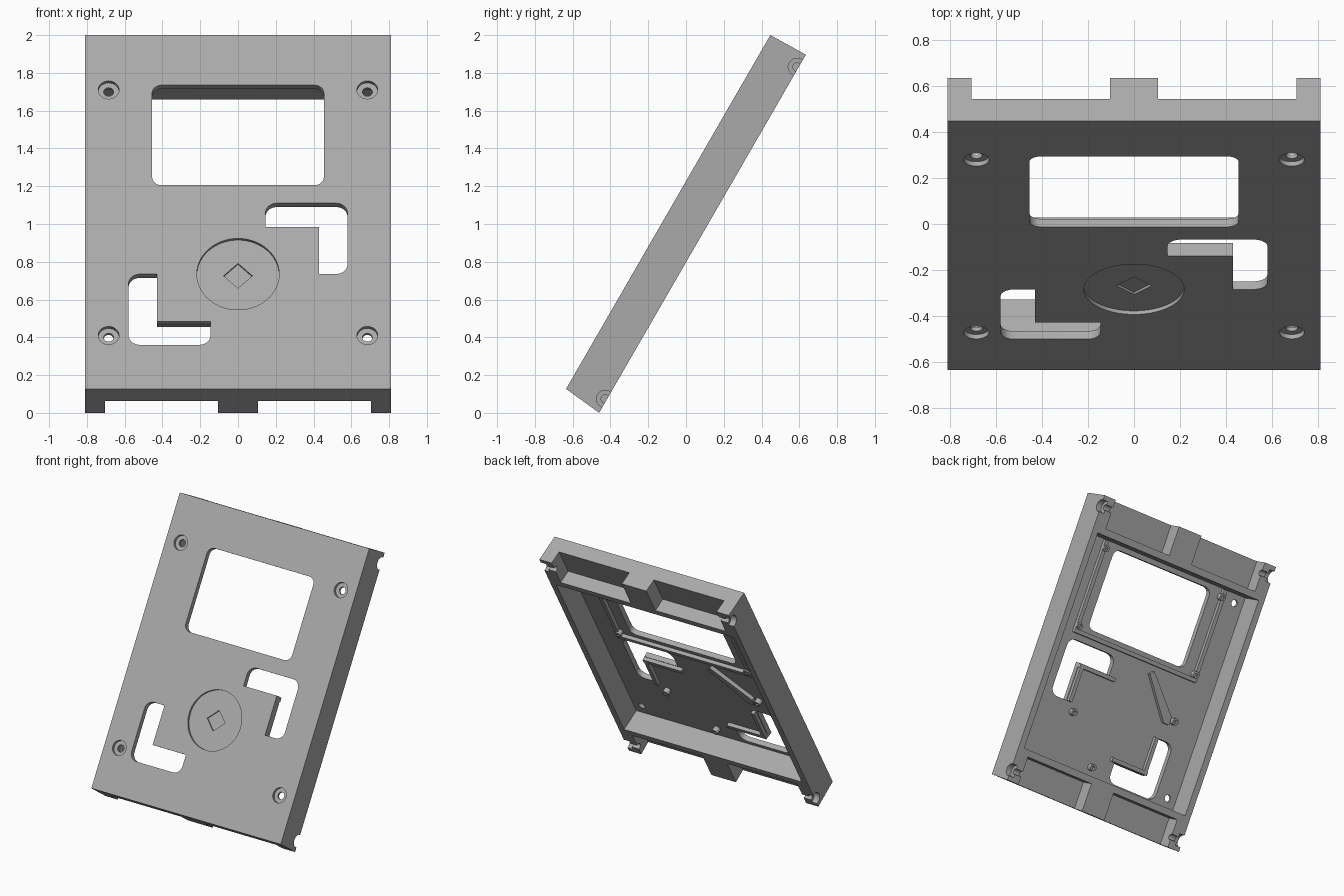
import bpy, bmesh, math
from mathutils import Matrix

cube = bpy.data.objects.get("Cube")
if cube:
    bpy.data.objects.remove(cube, do_unlink=True)

HALF, LENGTH, DEPTH, PLATE = 0.81, 2.163, 0.215, 0.04
WALL, LEDGE_LOW, LEDGE_HIGH, RIDGE = 0.05, 0.24, 1.894, 0.05
TILT = Matrix.Translation((0, -0.635, 0.127)) @ Matrix.Rotation(math.radians(60), 4, 'X')

grey = bpy.data.materials.new("mid_grey")
grey.use_nodes = True
grey.diffuse_color = (0.4, 0.4, 0.4, 1)
grey.node_tree.nodes["Principled BSDF"].inputs["Base Color"].default_value = (0.4, 0.4, 0.4, 1)


def make(name, bm):
    bmesh.ops.recalc_face_normals(bm, faces=bm.faces)
    mesh = bpy.data.meshes.new(name)
    bm.to_mesh(mesh)
    bm.free()
    mesh.materials.append(grey)
    obj = bpy.data.objects.new(name, mesh)
    bpy.context.collection.objects.link(obj)
    return obj


def prism(name, points, near, far):
    """Extrude an outline on the panel from one depth to another."""
    bm = bmesh.new()
    face = bm.faces.new([bm.verts.new((x, v, -near)) for x, v in points])
    side = bmesh.ops.extrude_face_region(bm, geom=[face])["geom"]
    moved = [g for g in side if isinstance(g, bmesh.types.BMVert)]
    bmesh.ops.translate(bm, verts=moved, vec=(0, 0, near - far))
    return make(name, bm)


def rect(x0, x1, v0, v1):
    return [(x0, v0), (x1, v0), (x1, v1), (x0, v1)]


def box(name, x0, x1, v0, v1, near, far):
    return prism(name, rect(x0, x1, v0, v1), near, far)


def circle(x, v, r, n=32):
    return [(x + r * math.cos(i * math.tau / n), v + r * math.sin(i * math.tau / n))
            for i in range(n)]


def rounded(points, radii, steps=5):
    """Round the corners of a right-angled outline."""
    out = []
    for i, (p, r) in enumerate(zip(points, radii)):
        if r == 0:
            out.append(p)
            continue
        a, b = points[i - 1], points[(i + 1) % len(points)]
        da, db = [((q[0] - p[0]) / math.dist(p, q), (q[1] - p[1]) / math.dist(p, q))
                  for q in (a, b)]
        for k in range(steps + 1):
            t = k / steps * math.pi / 2
            s, c = r * (1 - math.sin(t)), r * (1 - math.cos(t))
            out.append((p[0] + da[0] * s + db[0] * c, p[1] + da[1] * s + db[1] * c))
    return out


def rod(name, x0, x1, v, w, r):
    """Cylinder lying across the panel."""
    bm = bmesh.new()
    place = Matrix.Translation(((x0 + x1) / 2, v, -w)) @ Matrix.Rotation(math.pi / 2, 4, 'Y')
    bmesh.ops.create_cone(bm, cap_ends=True, segments=32, radius1=r, radius2=r,
                          depth=abs(x1 - x0), matrix=place)
    return make(name, bm)


def combine(body, tool, operation):
    mod = body.modifiers.new("join", 'BOOLEAN')
    mod.operation, mod.solver, mod.object = operation, 'EXACT', tool
    bpy.context.view_layer.update()
    graph = bpy.context.evaluated_depsgraph_get()
    mesh = bpy.data.meshes.new_from_object(body.evaluated_get(graph))
    body.modifiers.clear()
    body.data = mesh
    bpy.data.objects.remove(tool, do_unlink=True)


# Solid panel with slightly flared ends
panel = box("front_panel", -HALF, HALF, 0, LENGTH, 0, DEPTH)
for vert in panel.data.vertices:
    if vert.co.z < -0.1:
        vert.co.y += 0.004 if vert.co.y > 1 else -0.022

cuts = []
# Main cavity in the back
inner = HALF - WALL
cuts.append(box("cavity", -inner, inner, LEDGE_LOW, LEDGE_HIGH, PLATE, 0.4))
# End pockets between the tabs
for s in (-1, 1):
    x0, x1 = sorted((s * 0.105, s * 0.705))
    cuts.append(box("pocket", x0, x1, LEDGE_HIGH + RIDGE, LENGTH + 0.1, 0.11, 0.4))
    cuts.append(box("pocket", x0, x1, -0.1, LEDGE_LOW - RIDGE, 0.11, 0.4))
    # Stepped side sockets at the corners
    for v in (0.0575, 2.087):
        cuts.append(rod("socket", s * 0.765, s * 0.9, v, 0.206, 0.046))
        cuts.append(rod("socket", s * 0.69, s * 0.9, v, 0.206, 0.022))
    # Counterbored screw holes
    for v in (0.327, 1.828):
        cuts.append(prism("hole", circle(s * 0.685, v, 0.055), -0.1, 0.022))
        cuts.append(prism("hole", circle(s * 0.685, v, 0.026), -0.1, 0.1))

# Screen window
cuts.append(prism("window", rounded(rect(-0.455, 0.455, 1.245, 1.857), [0.05] * 4), -0.1, 0.1))
# Paired corner openings, turned about the dial centre
MID = 0.702
corner = [(0.145, 0.289), (0.43, 0.289), (0.43, 0), (0.58, 0), (0.58, 0.433), (0.145, 0.433)]
shape = rounded(corner, [0, 0, 0, 0.06, 0.06, 0.06])
for s in (-1, 1):
    cuts.append(prism("opening", [(s * x, MID + s * v) for x, v in shape], -0.1, 0.1))
# Round dial recess with a diamond in it
cuts.append(prism("dial", circle(0, MID, 0.218, 64), -0.1, 0.018))
cuts.append(prism("diamond", circle(0, MID, 0.076, 4), -0.1, 0.03))
for tool in cuts:
    combine(panel, tool, 'DIFFERENCE')

# Ribs on the back
BACK, TOP = PLATE - 0.005, 0.068
ribs = [box("window_rib_low", -0.56, 0.56, 1.18, 1.21, BACK, TOP)]
for s in (-1, 1):
    def bar(name, x0, x1, v0, v1):
        points = [(s * x, MID + s * v) for x, v in rect(x0, x1, v0, v1)]
        return prism(name, points, BACK, TOP)
    ribs.append(box("window_rib_side", s * 0.56 - 0.015, s * 0.56 + 0.015, 1.18, 1.89, BACK, TOP))
    ribs.append(bar("opening_rib_flat", 0.10, 0.43, 0.255, 0.285))
    ribs.append(bar("opening_rib_upright", 0.395, 0.425, 0, 0.285))
ribs.append(prism("slanted_rib", [(-0.17, 1.11), (-0.20, 1.14), (-0.47, 0.88), (-0.47, 0.82),
                                  (-0.42, 0.82)], BACK, TOP))

# Small round posts with a hollow centre
posts = [(s * 0.55, v) for s in (-1, 1) for v in (1.235, 1.83)]
posts += [(0.35, 0.64), (0.04, 0.32), (-0.51, 0.86)]
for x, v in posts:
    post = prism("round_post", circle(x, v, 0.026, 20), BACK, 0.078)
    combine(post, prism("bore", circle(x, v, 0.012, 12), 0.055, 0.2), 'DIFFERENCE')
    ribs.append(post)

# Tilt everything back and shade
for obj in [panel] + ribs:
    obj.matrix_world = TILT
    bpy.ops.object.select_all(action='DESELECT')
    obj.select_set(True)
    bpy.context.view_layer.objects.active = obj
    bpy.ops.object.shade_smooth_by_angle(angle=math.radians(30))
